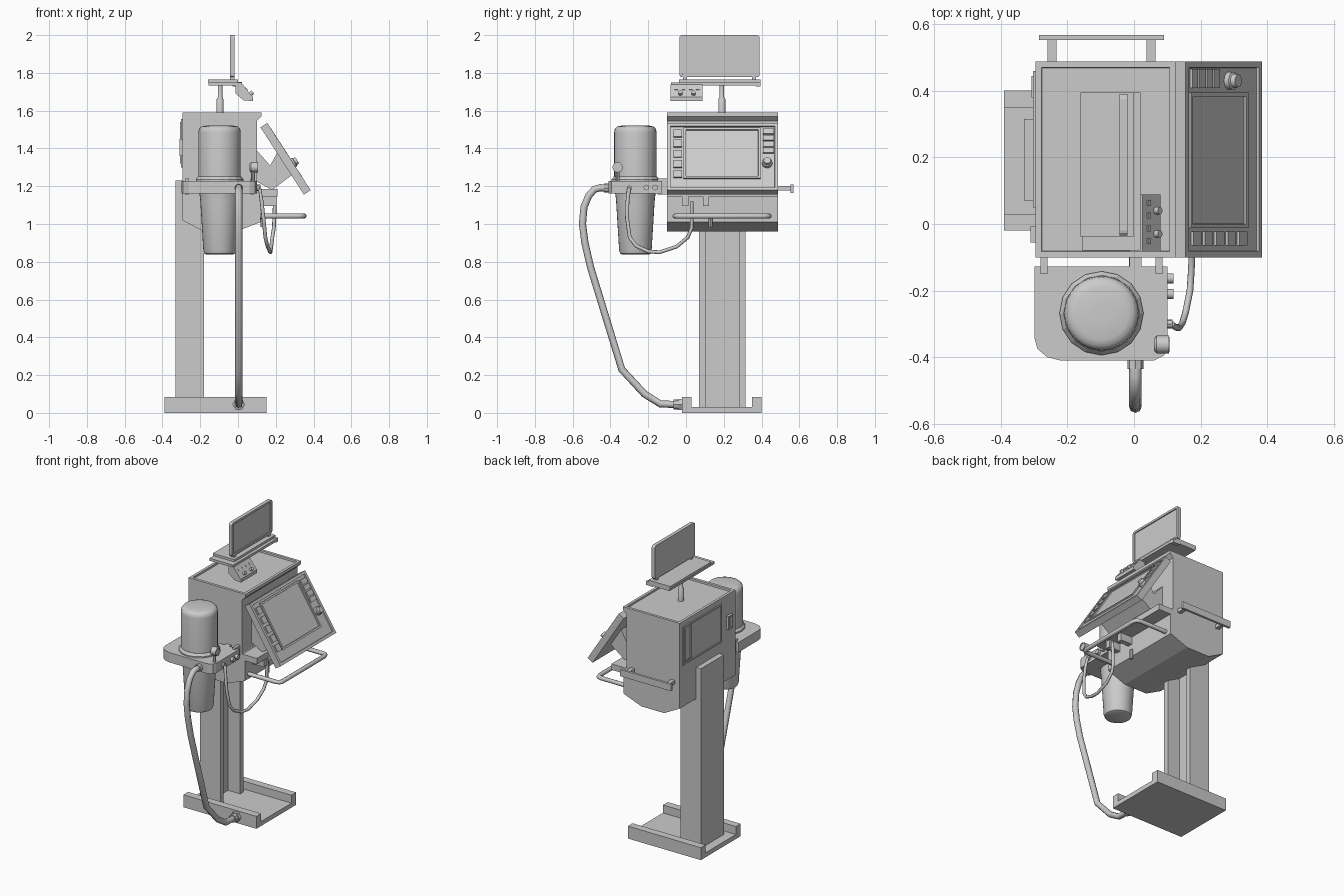
import bpy, bmesh, math
from mathutils import Matrix, Vector

if "Cube" in bpy.data.objects:
    bpy.data.objects.remove(bpy.data.objects["Cube"])


def finish(name, bm, smooth=False, m=None):
    bmesh.ops.recalc_face_normals(bm, faces=bm.faces)
    if m:
        bm.transform(m)
    me = bpy.data.meshes.new(name)
    bm.to_mesh(me)
    bm.free()
    o = bpy.data.objects.new(name, me)
    bpy.context.collection.objects.link(o)
    if smooth:
        bpy.context.view_layer.objects.active = o
        bpy.ops.object.select_all(action='DESELECT')
        o.select_set(True)
        bpy.ops.object.shade_smooth_by_angle(angle=math.radians(35))
    return o


def prism(name, pts, axis, a, b, recess=None, m=None):
    """Extrude a 2D outline along y or z; recess = (direction, margin, depth)."""
    bm = bmesh.new()
    put = (lambda p, t: (p[0], t, p[1])) if axis == 'y' else (lambda p, t: (p[0], p[1], t))
    lo = [bm.verts.new(put(p, a)) for p in pts]
    hi = [bm.verts.new(put(p, b)) for p in pts]
    bm.faces.new(lo)
    bm.faces.new(hi)
    n = len(pts)
    for i in range(n):
        bm.faces.new((lo[i], lo[(i + 1) % n], hi[(i + 1) % n], hi[i]))
    bmesh.ops.recalc_face_normals(bm, faces=bm.faces)
    if recess:
        d, margin, depth = Vector(recess[0]), recess[1], recess[2]
        bm.normal_update()
        f = max((f for f in bm.faces if f.normal.dot(d) > 0.95), key=lambda f: f.calc_area())
        for t in (margin, 0.001):
            bmesh.ops.inset_region(bm, faces=[f], thickness=t, use_even_offset=True)
        bmesh.ops.translate(bm, verts=f.verts, vec=-d * depth)
    return finish(name, bm, m=m)


def box(name, x0, x1, y0, y1, z0, z1, recess=None, m=None):
    return prism(name, [(x0, y0), (x1, y0), (x1, y1), (x0, y1)], 'z', z0, z1, recess, m)


def lathe(name, prof, loc, axis='z', seg=32, m=None, smooth=True):
    bm = bmesh.new()
    rings = []
    for r, h in prof:
        rings.append([bm.verts.new((r * math.cos(2 * math.pi * i / seg),
                                    r * math.sin(2 * math.pi * i / seg), h)) for i in range(seg)])
    for p, q in zip(rings, rings[1:]):
        for i in range(seg):
            j = (i + 1) % seg
            bm.faces.new((p[i], p[j], q[j], q[i]))
    bm.faces.new(rings[0])
    bm.faces.new(rings[-1])
    rot = {'z': Matrix(), 'x': Matrix.Rotation(math.pi / 2, 4, 'Y'),
           'y': Matrix.Rotation(-math.pi / 2, 4, 'X')}[axis]
    return finish(name, bm, smooth, (m or Matrix()) @ Matrix.Translation(loc) @ rot)


def rod(name, r, h0, h1, loc, axis='z', seg=16, m=None):
    return lathe(name, [(r, h0), (r, h1)], loc, axis, seg, m)


def tube(name, pts, r):
    cu = bpy.data.curves.new(name, 'CURVE')
    cu.dimensions = '3D'
    cu.bevel_depth, cu.bevel_resolution, cu.use_fill_caps = r, 2, True
    s = cu.splines.new('POLY')
    s.points.add(len(pts) - 1)
    for p, c in zip(s.points, pts):
        p.co = (*c, 1)
    o = bpy.data.objects.new(name, cu)
    bpy.context.collection.objects.link(o)
    bpy.ops.object.select_all(action='DESELECT')
    bpy.context.view_layer.objects.active = o
    o.select_set(True)
    bpy.ops.object.convert(target='MESH')
    bpy.ops.object.shade_smooth_by_angle(angle=math.radians(50))


# Base tray and channel column
box("base_floor", -.39, .15, -.02, .40, 0, .03)
for i, y in enumerate((-.02, .35)):
    box(f"base_rail_{i}", -.39, .15, y, y + .05, 0, .083)
prism("column", [(-.33, .07), (-.18, .07), (-.18, .105), (-.27, .105), (-.27, .28),
                 (-.18, .28), (-.18, .315), (-.33, .315)], 'z', .03, 1.23)

# Main cabinet
prism("cabinet", [(-.295, 1.59), (.125, 1.59), (.125, 1.57), (.1, 1.545), (.1, 1.19), (.12, 1.15),
                  (.12, 1.01), (-.01, .96), (-.18, .96), (-.295, 1.02)], 'y', -.10, .488,
      recess=((0, 0, 1), .018, .012))
box("cabinet_shelf", .08, .21, -.10, .488, 1.145, 1.185)
for i, y in enumerate((-.02, .09)):
    box(f"shelf_hook_{i}", .12, .205, y, y + .033, 1.095, 1.15)
box("rear_panel", -.303, -.29, .05, .46, 1.30, 1.555, recess=((-1, 0, 0), .01, .005))
box("rear_port_panel", -.307, -.29, .38, .445, 1.32, 1.54, recess=((-1, 0, 0), .008, .004))
box("switch_plate", -.31, -.29, -.055, -.008, 1.36, 1.45, recess=((-1, 0, 0), .008, .008))

# Tilted control display, built in its own frame
prism("display_mount", [(.09, 1.40), (.17, 1.31), (.215, 1.39), (.30, 1.27), (.18, 1.18), (.09, 1.23)],
      'y', .0, .39)
T = Matrix.Translation((.27, 0, 1.357)) @ Matrix.Rotation(-.573, 4, 'Y')
box("display_body", -.043, 0, -.10, .488, -.212, .212, recess=((1, 0, 0), .018, .008), m=T)
box("display_screen", -.012, .0, -.012, .395, -.135, .182, recess=((1, 0, 0), .012, .007), m=T)
for i in range(5):
    z = .147 - .0635 * i
    box(f"left_button_{i}", -.012, .001, -.065, -.022, z - .022, z + .022, m=T)
for i in range(4):
    z = .16 - .04 * i
    box(f"right_button_{i}", -.012, .001, .408, .465, z - .016, z + .016, m=T)
lathe("display_knob", [(.027, -.01), (.027, .008), (.021, .011), (.019, .026)], (0, .43, -.04), 'x', 16, T)

# Front grab handle
tube("front_handle", [(.10, -.058, 1.042), (.32, -.058, 1.042), (.343, -.05, 1.042), (.35, -.03, 1.042),
                      (.35, .41, 1.042), (.343, .432, 1.042), (.32, .44, 1.042), (.10, .44, 1.042)], .014)
rod("hose_peg", .011, .985, 1.05, (.13, .13, 0), seg=8)

# Side rail
box("side_rail", -.285, .09, .552, .568, 1.165, 1.21)
for i, x in enumerate((-.26, .038)):
    box(f"rail_post_{i}", x, x + .027, .48, .555, 1.177, 1.2)

# Canister bracket
prism("canister_bracket", [(-.298, -.127), (.10, -.127), (.10, -.375), (.09, -.395), (.06, -.41),
                           (-.22, -.41), (-.26, -.40), (-.29, -.375), (-.298, -.345)], 'z', 1.162, 1.228)
for i, x in enumerate((-.28, .065)):
    box(f"bracket_post_{i}", x, x + .02, -.15, -.09, 1.155, 1.24)
box("bracket_arm", -.013, .022, -.13, -.09, 1.165, 1.225)
for i, y in enumerate((-.163, -.21)):
    rod(f"outlet_knob_{i}", .015, .09, .118, (0, y, 1.193), 'x', 12)

# Canister
C = (-.0975, -.268, 0)
lathe("canister_lower", [(.07, .838), (.08, .843), (.086, .86), (.102, 1.12), (.104, 1.14), (.108, 1.17)], C)
lathe("canister_upper", [(.112, 1.2), (.112, 1.485), (.109, 1.503), (.098, 1.515), (.08, 1.52),
                         (.03, 1.522)], C)
lathe("canister_collar", [(.126, 1.21), (.126, 1.236), (.114, 1.252), (.10, 1.252)], C, seg=16, smooth=False)

# Pressure gauge
rod("gauge_stem", .01, 1.22, 1.29, (.08, -.362, 0), seg=8)
lathe("gauge", [(.018, .06), (.027, .068), (.027, .105), (.022, .106), (.022, .101)], (0, -.362, 1.30), 'x', 16)

# Supply hose
X = .004
tube("supply_hose", [(X, y, z) for y, z in ((-.40, 1.19), (-.455, 1.192), (-.485, 1.183), (-.515, 1.15),
     (-.54, 1.09), (-.548, 1.0), (-.535, .90), (-.505, .77), (-.34, .23), (-.22, .10), (-.135, .047),
     (-.03, .044))], .019)
rod("hose_nut_top", .024, -.435, -.40, (X, 0, 1.19), 'y', 8)
rod("hose_nut_base", .034, -.04, -.015, (X, 0, .045), 'y', 6)
rod("hose_collar_base", .027, -.065, -.03, (X, 0, .045), 'y', 8)

# Thin tube from bracket to shelf
tube("thin_tube", [(.09, -.30, 1.19), (.115, -.302, 1.185), (.125, -.31, 1.12), (.135, -.312, 1.03),
                   (.145, -.298, .93), (.155, -.265, .885), (.168, -.20, .855), (.172, -.14, .85),
                   (.176, -.05, .88), (.182, .01, .93), (.19, .03, .98), (.195, .03, 1.12)], .01)
rod("tube_fitting", .014, .09, .115, (0, -.30, 1.19), 'x', 8)

# Top post and shelf
lathe("top_post", [(.019, 1.57), (.019, 1.66), (.012, 1.67), (.012, 1.735)], (-.095, .19, 0), seg=16)
box("top_shelf", -.16, .0, -.038, .395, 1.748, 1.765)
box("top_shelf_plate", -.155, .02, -.08, .395, 1.733, 1.75)
box("top_shelf_lip", -.03, .02, .37, .395, 1.728, 1.752)

# Small control box with sloped face
prism("control_box", [(-.012, 1.738), (.025, 1.738), (.079, 1.672), (.079, 1.65), (.03, 1.655), (-.012, 1.69)],
      'y', -.083, .088)
P = Matrix.Translation((.052, 0, 1.705)) @ Matrix.Rotation(-math.atan2(.054, .066), 4, 'Y')
for i, y in enumerate((-.03, .04)):
    rod(f"control_knob_{i}", .011, -.004, .016, (0, y, -.022), 'x', 12, P)
for i in range(4):
    y = -.06 + .038 * i
    box(f"control_key_{i}", -.004, .003, y, y + .018, .005, .02, m=P)

# Upper flat screen, outline rounded in the y-z plane
R = Matrix(((0, 0, 1, 0), (1, 0, 0, 0), (0, 1, 0, 0), (0, 0, 0, 1)))
outline = []
for cy, cz, a0 in ((.375, 1.985, 0), (-.02, 1.985, 90), (-.02, 1.792, 180), (.375, 1.792, 270)):
    for k in range(4):
        a = math.radians(a0 + 30 * k)
        outline.append((cy + .015 * math.cos(a), cz + .015 * math.sin(a)))
prism("upper_screen", outline, 'z', -.043, -.019, recess=((0, 0, 1), .014, .006), m=R)
for i, y in enumerate((-.015, .35)):
    box(f"screen_foot_{i}", -.043, -.019, y, y + .02, 1.76, 1.785)
